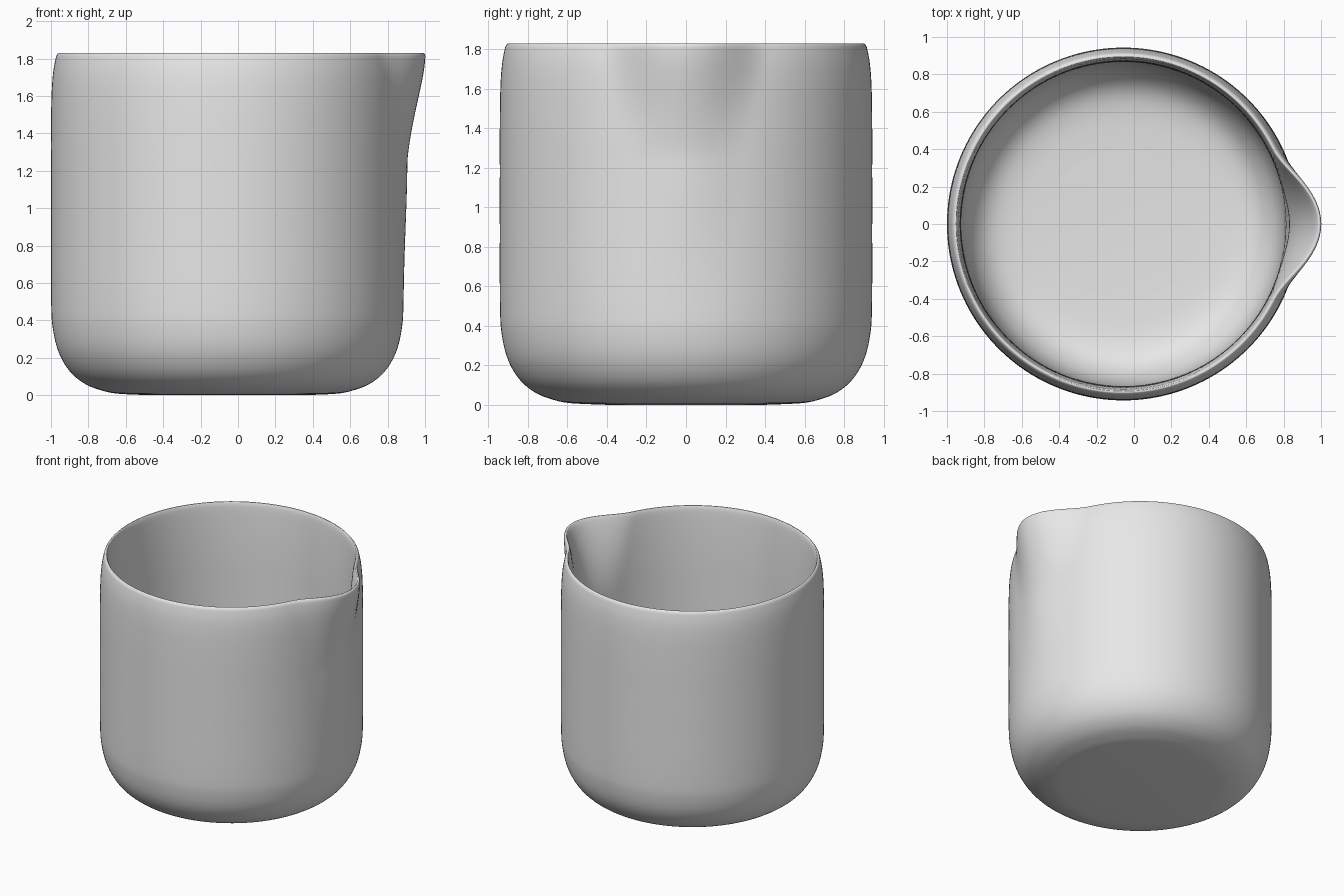
import bpy
import bmesh
from math import sin, cos, pi, radians

cube = bpy.data.objects.get("Cube")
if cube:
    bpy.data.objects.remove(cube, do_unlink=True)

SEGMENTS = 160
STEPS = 6
AXIS_X = -0.057

# Wall section (radius, height): base, outer wall, rim, inner wall, floor
outer = [(0.4, 0.0), (0.58, 0.008), (0.67, 0.025), (0.76, 0.06), (0.84, 0.125),
         (0.9, 0.225), (0.932, 0.35), (0.942, 0.5), (0.943, 0.9), (0.943, 1.2),
         (0.943, 1.4), (0.94, 1.6), (0.932, 1.72), (0.918, 1.8)]
rim = [(0.909, 1.823), (0.899, 1.83), (0.89, 1.822)]
inner = [(0.882, 1.77), (0.873, 1.6), (0.868, 1.4), (0.867, 1.2), (0.866, 0.8),
         (0.863, 0.5), (0.845, 0.33), (0.8, 0.21), (0.72, 0.125), (0.6, 0.085), (0.4, 0.07)]


def smooth_path(points):
    """Catmull-Rom curve through the points."""
    result = []
    for i in range(len(points) - 1):
        a, b = points[max(i - 1, 0)], points[i]
        c, d = points[i + 1], points[min(i + 2, len(points) - 1)]
        for s in range(STEPS):
            t = s / STEPS
            result.append(tuple(
                0.5 * (2 * q + (r - p) * t + (2 * p - 5 * q + 4 * r - w) * t * t
                       + (3 * q - p - 3 * r + w) * t ** 3)
                for p, q, r, w in zip(a, b, c, d)))
    result.append(points[-1])
    return result


def clamp(value):
    return max(0.0, min(1.0, value))


def spout(angle, z):
    """Outward push of the wall that forms the pouring lip."""
    low = clamp((z - 0.5) / 0.8)
    high = max(0.0, (z - 1.25) / 0.55)
    reach = 0.02 * low * low * (3 - 2 * low) + 0.12 * high ** 1.4
    half_width = radians(18 + 9 * clamp(high))
    if abs(angle) >= half_width:
        return 0.0
    return reach * cos(0.5 * pi * angle / half_width) ** 2


# Jug body: spin the section, pushing the wall out at the lip
bm = bmesh.new()
rings = []
for radius, z in smooth_path(outer + rim + inner):
    ring = []
    for k in range(SEGMENTS):
        angle = 2 * pi * k / SEGMENTS - pi
        r = radius + spout(angle, z)
        ring.append(bm.verts.new((AXIS_X + r * cos(angle), r * sin(angle), max(z, 0.0))))
    rings.append(ring)
for low_ring, high_ring in zip(rings, rings[1:]):
    for k in range(SEGMENTS):
        n = (k + 1) % SEGMENTS
        bm.faces.new((low_ring[k], low_ring[n], high_ring[n], high_ring[k]))

# Flat underside and inner floor
bm.faces.new(rings[0][::-1])
bm.faces.new(rings[-1])
bmesh.ops.recalc_face_normals(bm, faces=bm.faces[:])

mesh = bpy.data.meshes.new("jug_body")
bm.to_mesh(mesh)
bm.free()
jug = bpy.data.objects.new("jug_body", mesh)
bpy.context.collection.objects.link(jug)

# Pale grey ceramic
colour = (0.8, 0.8, 0.8, 1.0)
ceramic = bpy.data.materials.new("pale_grey_ceramic")
ceramic.use_nodes = True
ceramic.diffuse_color = colour
ceramic.node_tree.nodes["Principled BSDF"].inputs["Base Color"].default_value = colour
mesh.materials.append(ceramic)

bpy.ops.object.select_all(action="DESELECT")
jug.select_set(True)
bpy.context.view_layer.objects.active = jug
bpy.ops.object.shade_smooth_by_angle(angle=radians(40))
